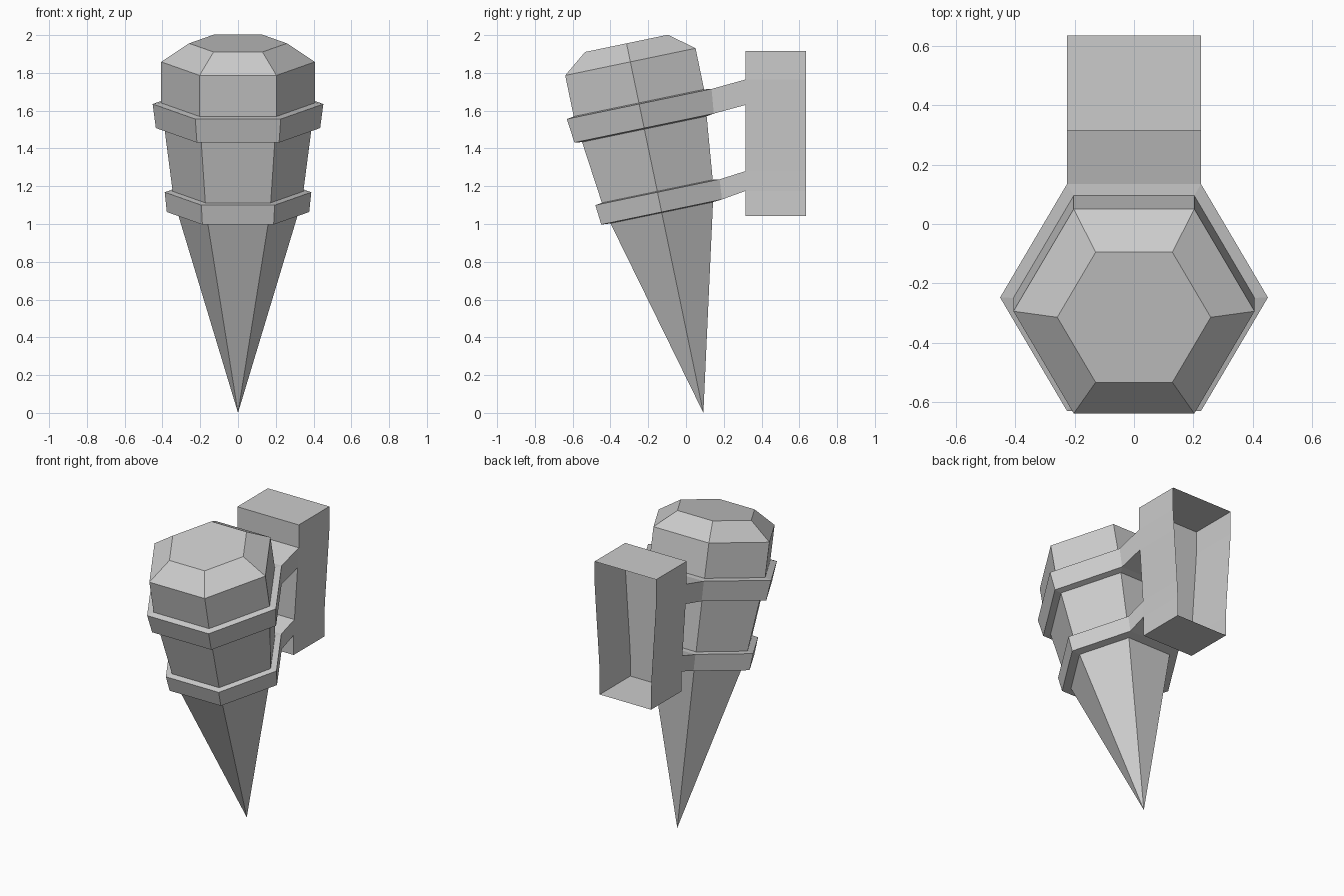
import bpy
from math import sin, cos, tan, pi, radians, sqrt
from mathutils import Matrix

if "Cube" in bpy.data.objects:
    bpy.data.objects.remove(bpy.data.objects["Cube"])

TILT = radians(11.75)
PLACE = Matrix.Translation((0, 0.09, 0.01)) @ Matrix.Rotation(TILT, 4, 'X')


def make(name, verts, faces):
    mesh = bpy.data.meshes.new(name)
    mesh.from_pydata(verts, [], faces)
    mesh.update()
    obj = bpy.data.objects.new(name, mesh)
    bpy.context.collection.objects.link(obj)
    return obj


def hex_loft(name, profile, cap=False):
    """Six-sided lathe of (radius, height) points along the tilted axis."""
    verts, rings, faces = [], [], []
    for r, h in profile:
        n = 1 if r == 0 else 6
        rings.append([len(verts) + i % n for i in range(6)])
        verts += [PLACE @ Matrix.Rotation(i * pi / 3, 4, 'Z') @ Matrix.Translation((r, 0, h)).to_translation()
                  for i in range(n)]
    for a, b in zip(rings, rings[1:]):
        for i in range(6):
            j = (i + 1) % 6
            faces.append(list(dict.fromkeys((a[i], a[j], b[j], b[i]))))
    if cap:
        faces.append(rings[-1])
    return make(name, verts, faces)


# torch body: pointed handle, two flared bands, middle section, bevelled head
LOW = [(0.377, 1.076), (0.388, 1.183)]
HIGH = [(0.435, 1.530), (0.452, 1.660)]
hex_loft("pointed_handle", [(0, -0.01), (0.32, 1.072)])
hex_loft("lower_band", [(0.32, 1.072), *LOW, (0.346, 1.188)])
hex_loft("middle_section", [(0.346, 1.188), (0.389, 1.524)])
hex_loft("upper_band", [(0.389, 1.524), *HIGH, (0.407, 1.666)])
hex_loft("head", [(0.407, 1.666), (0.407, 1.888), (0.259, 1.988)], cap=True)

# wall bracket arms, running from the back face of each band to the mount
FRONT, BACK = 0.315, 0.636


def arm(name, band, z_low, z_high):
    verts = []
    for (r, h), z in zip(band, (z_low, z_high)):
        near = PLACE @ Matrix.Translation((0, r * sqrt(3) / 2, h)).to_translation()
        for x in (-r / 2, r / 2):
            verts += [(x, near.y, near.z), (x, FRONT, z)]
    make(name, verts, [(0, 2, 3, 1), (4, 5, 7, 6), (0, 1, 5, 4), (2, 6, 7, 3)])


arm("lower_arm", LOW, 1.175, 1.28)
arm("upper_arm", HIGH, 1.63, 1.765)

# wall mount: thin box, open at the back, narrowing between the arms
rows = [(0.1885, 1.043), (0.1885, 1.175), (0.194, 1.28),
        (0.2175, 1.63), (0.226, 1.765), (0.226, 1.917)]
verts = [p for x, z in rows
         for p in ((-x, BACK, z), (-x, FRONT, z), (x, FRONT, z), (x, BACK, z))]
faces = [(4 * k + i, 4 * k + i + 1, 4 * k + i + 5, 4 * k + i + 4)
         for k in range(len(rows) - 1) for i in range(3)]
n = 4 * (len(rows) - 1)
faces += [(3, 2, 1, 0), (n, n + 1, n + 2, n + 3)]
make("wall_mount", verts, faces)
